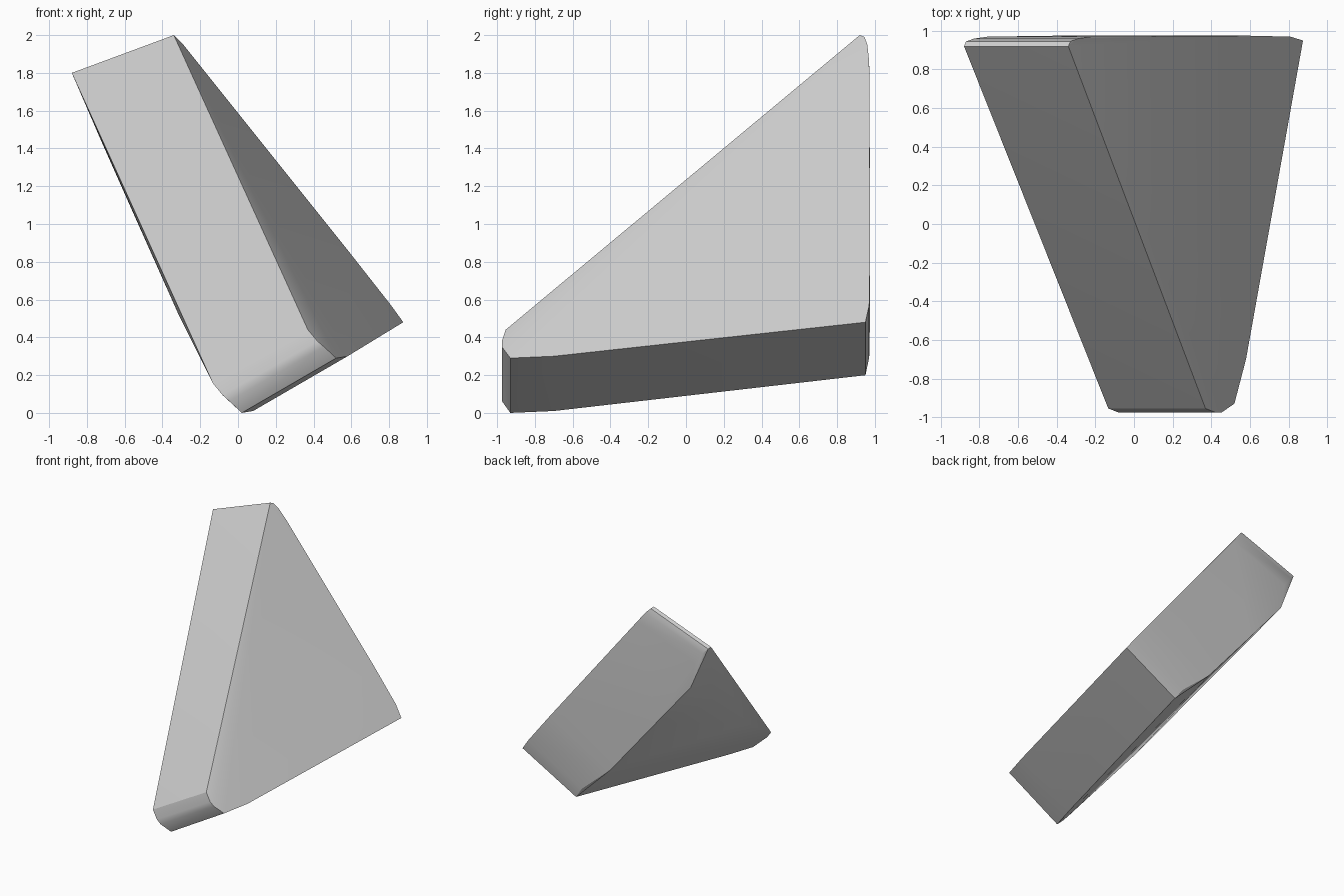
import bpy, bmesh, math

cube = bpy.data.objects.get("Cube")
if cube:
    bpy.data.objects.remove(cube, do_unlink=True)

# Rounded triangular outline of the outer face
OUTER = [
    (-0.34, 0.92, 2.0), (-0.33, 0.945, 1.99), (-0.29, 0.96, 1.95), (-0.22, 0.97, 1.86),
    (0.59, 0.975, 0.85), (0.81, 0.97, 0.57), (0.875, 0.95, 0.48),
    (0.58, -0.70, 0.30), (0.52, -0.93, 0.29), (0.455, -0.975, 0.35),
    (0.42, -0.975, 0.38), (0.37, -0.955, 0.44),
]
# Slight swelling of the inner face, along its back edge and across its middle
SWELL = [
    (-0.72, 0.965, 1.43), (-0.40, 0.975, 1.045), (0.03, 0.975, 0.53),
    (-0.56, 0.45, 1.07), (-0.31, -0.36, 0.51),
]


def inner_point(p):
    """Step through the slab thickness, which turns a little with height."""
    t = (p[2] - 0.3) / 1.7
    return (p[0] - 0.5 - 0.04 * t, p[1], max(0, p[2] - 0.29 + 0.09 * t))


def make_material(name, colour):
    mat = bpy.data.materials.new(name)
    mat.use_nodes = True
    mat.diffuse_color = colour
    mat.node_tree.nodes["Principled BSDF"].inputs["Base Color"].default_value = colour
    return mat


# Wedge slab: convex skin over both faces
bm = bmesh.new()
for p in OUTER + [inner_point(p) for p in OUTER] + SWELL:
    bm.verts.new(p)
bmesh.ops.convex_hull(bm, input=bm.verts[:])
bmesh.ops.delete(bm, geom=[v for v in bm.verts if not v.link_faces], context='VERTS')
bmesh.ops.recalc_face_normals(bm, faces=bm.faces[:])
mesh = bpy.data.meshes.new("wedge_slab")
bm.to_mesh(mesh)
bm.free()

slab = bpy.data.objects.new("wedge_slab", mesh)
bpy.context.collection.objects.link(slab)
mesh.materials.append(make_material("light_grey", (0.6, 0.6, 0.6, 1)))

# Soft shading over the faces, crisp at the rims
bpy.ops.object.select_all(action='DESELECT')
slab.select_set(True)
bpy.context.view_layer.objects.active = slab
bpy.ops.object.shade_smooth_by_angle(angle=math.radians(30))
